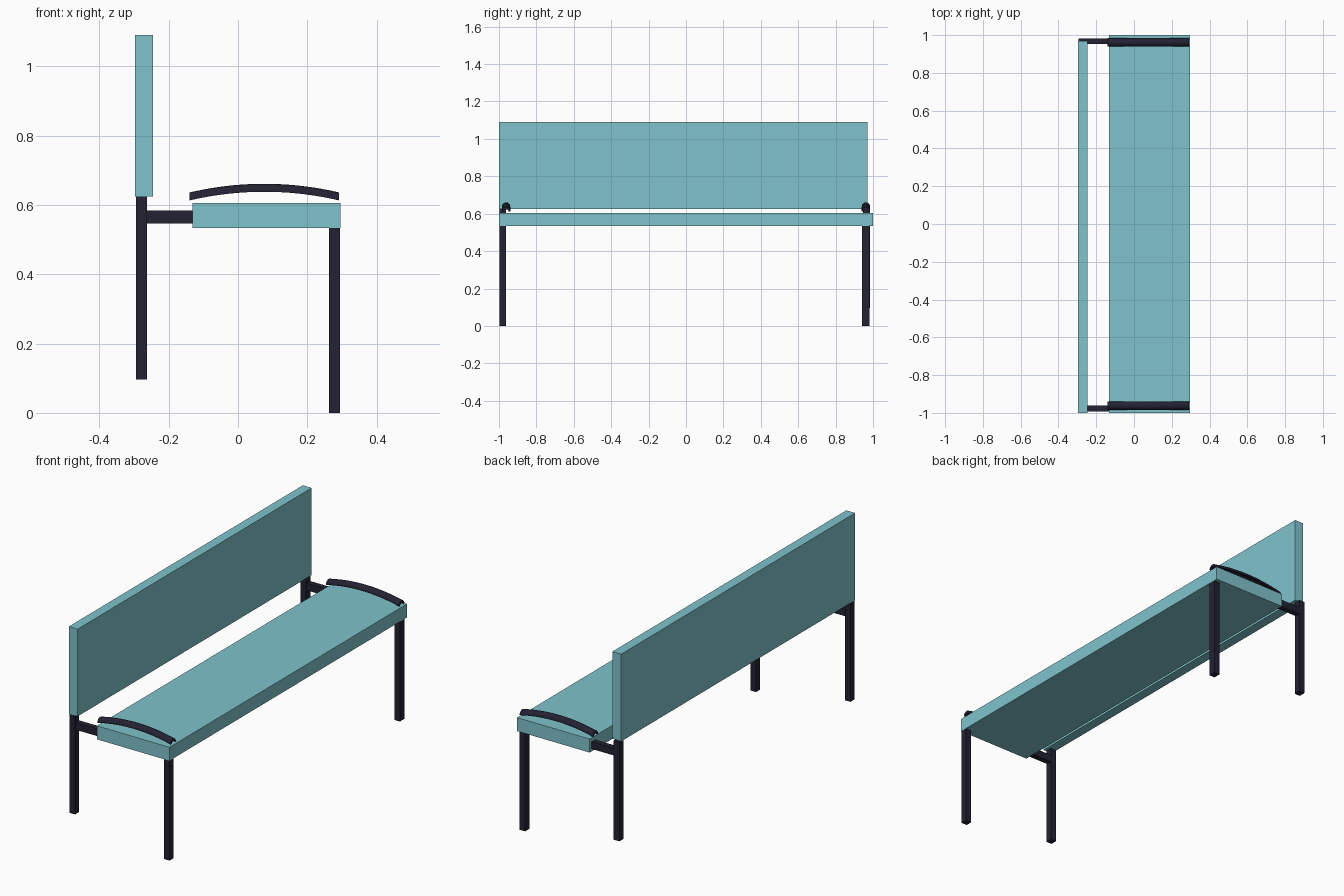
import bpy, bmesh, math

if "Cube" in bpy.data.objects:
    bpy.data.objects.remove(bpy.data.objects["Cube"])


def material(name, rgb):
    m = bpy.data.materials.new(name)
    m.diffuse_color = (*rgb, 1)
    m.use_nodes = True
    m.node_tree.nodes["Principled BSDF"].inputs["Base Color"].default_value = m.diffuse_color
    return m


TEAL = material("teal panel", (0.215, 0.545, 0.605))
DARK = material("dark metal", (0.016, 0.016, 0.033))


def finish(name, bm, mat):
    bmesh.ops.recalc_face_normals(bm, faces=bm.faces)
    me = bpy.data.meshes.new(name)
    bm.to_mesh(me)
    bm.free()
    me.materials.append(mat)
    ob = bpy.data.objects.new(name, me)
    bpy.context.collection.objects.link(ob)
    return ob


def box(name, x, y, z, mat):
    bm = bmesh.new()
    bmesh.ops.create_cube(bm, size=1)
    for v in bm.verts:
        v.co = [(a + b) / 2 + c * (b - a) for (a, b), c in zip((x, y, z), v.co)]
    return finish(name, bm, mat)


def armrest(name, yc, steps=20, arc=8):
    # thin half-round section swept along a shallow arch
    section = []
    for i in range(arc + 1):
        a = math.pi * i / arc
        section.append((0.0225 * math.cos(a), 0.023 * math.sin(a)))
    for i in range(arc, -1, -1):
        a = math.pi * i / arc
        section.append((0.014 * math.cos(a), 0.010 * math.sin(a)))
    bm = bmesh.new()
    rings = []
    for s in range(steps + 1):
        t = 2 * s / steps - 1
        x = 0.076 + 0.216 * t
        z = 0.613 + 0.025 * (1 - t * t)
        rings.append([bm.verts.new((x, yc + p, z + q)) for p, q in section])
    n = len(section)
    for r0, r1 in zip(rings, rings[1:]):
        for k in range(n):
            bm.faces.new((r0[k], r0[(k + 1) % n], r1[(k + 1) % n], r1[k]))
    bm.faces.new(rings[0])
    bm.faces.new(rings[-1])
    finish(name, bm, DARK)


# seat and backrest
box("seat", (-0.132, 0.296), (-1, 1), (0.533, 0.605), TEAL)
box("backrest", (-0.297, -0.245), (-1, 0.97), (0.625, 1.09), TEAL)

# legs, seat brackets and armrests at each end
for side, leg_y, bar_y, arm_y in (
        ("left", (-0.998, -0.963), (-0.992, -0.961), -0.962),
        ("right", (0.942, 0.98), (0.953, 0.983), 0.962)):
    box(f"front_leg_{side}", (0.262, 0.295), leg_y, (0, 0.54), DARK)
    box(f"back_leg_{side}", (-0.295, -0.262), leg_y if side == "left" else (0.947, 0.983),
        (0.097, 0.626), DARK)
    box(f"bracket_{side}", (-0.265, -0.12), bar_y, (0.546, 0.584), DARK)
    armrest(f"armrest_{side}", arm_y)
